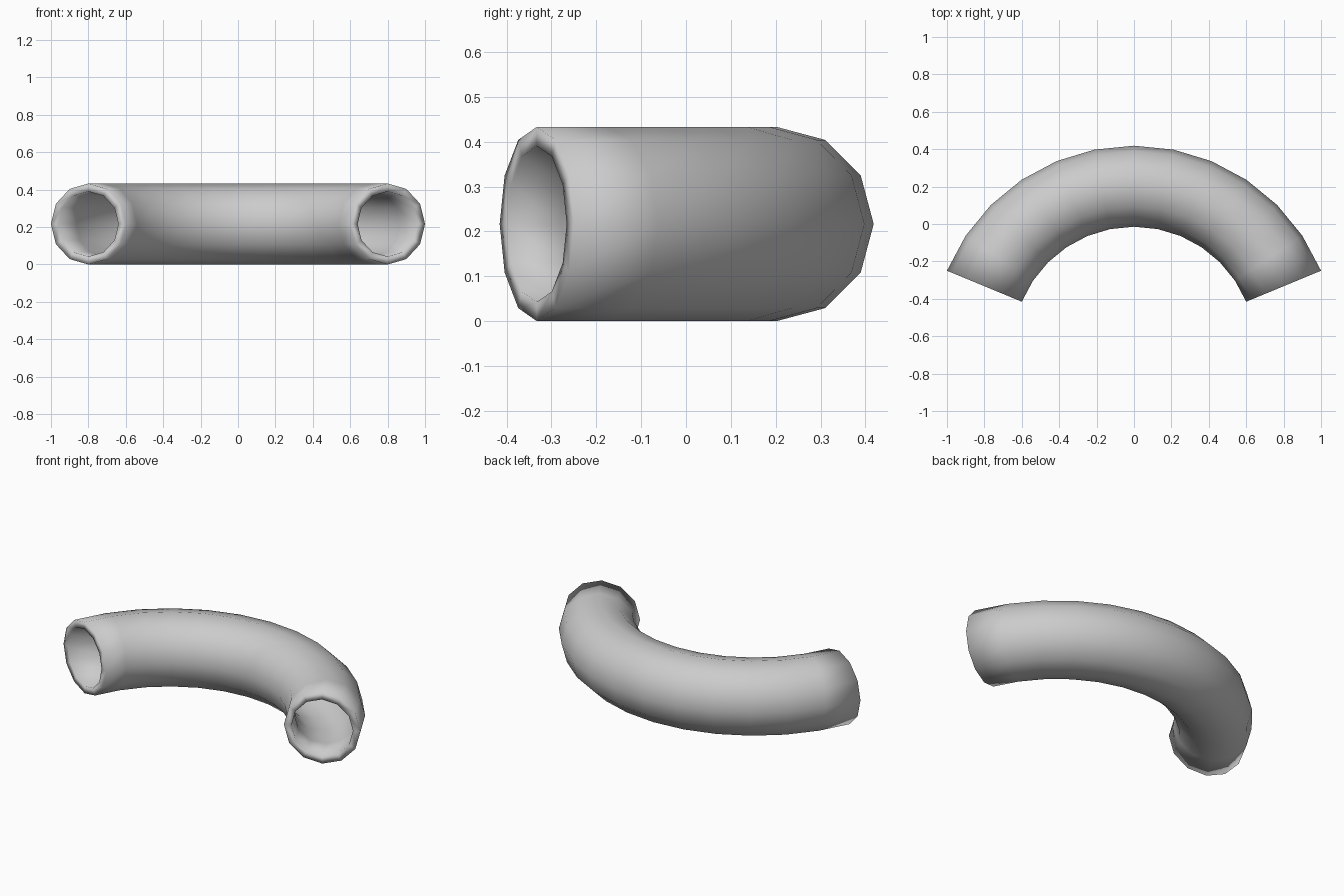
import bpy, bmesh
from math import sin, cos, pi, radians

if "Cube" in bpy.data.objects:
    bpy.data.objects.remove(bpy.data.objects["Cube"])

BEND_R, OUTER_R, INNER_R = 0.866, 0.2165, 0.174
CENTRE_Y, SIDES, STEPS = -0.664, 12, 12

bm = bmesh.new()


def ring(angle, r):
    """Twelve-sided cross-section at one angle of the bend."""
    verts = []
    for i in range(SIDES):
        t = 2 * pi * i / SIDES
        d = BEND_R + r * cos(t)
        verts.append(bm.verts.new((d * cos(angle), CENTRE_Y + d * sin(angle),
                                   OUTER_R + r * sin(t))))
    return verts


def bridge(a, b):
    for i in range(SIDES):
        j = (i + 1) % SIDES
        bm.faces.new((a[i], a[j], b[j], b[i]))


# outer and inner walls swept through 135 degrees
angles = [radians(22.5 + 135 * k / STEPS) for k in range(STEPS + 1)]
outer = [ring(a, OUTER_R) for a in angles]
inner = [ring(a, INNER_R) for a in angles]
for wall in (outer, inner):
    for a, b in zip(wall, wall[1:]):
        bridge(a, b)

# flat rims at both open ends
for end in (0, -1):
    bridge(outer[end], inner[end])

bmesh.ops.recalc_face_normals(bm, faces=bm.faces)
for f in bm.faces:
    f.smooth = True

mesh = bpy.data.meshes.new("curved_pipe")
bm.to_mesh(mesh)
bm.free()
bpy.context.collection.objects.link(bpy.data.objects.new("curved_pipe", mesh))
